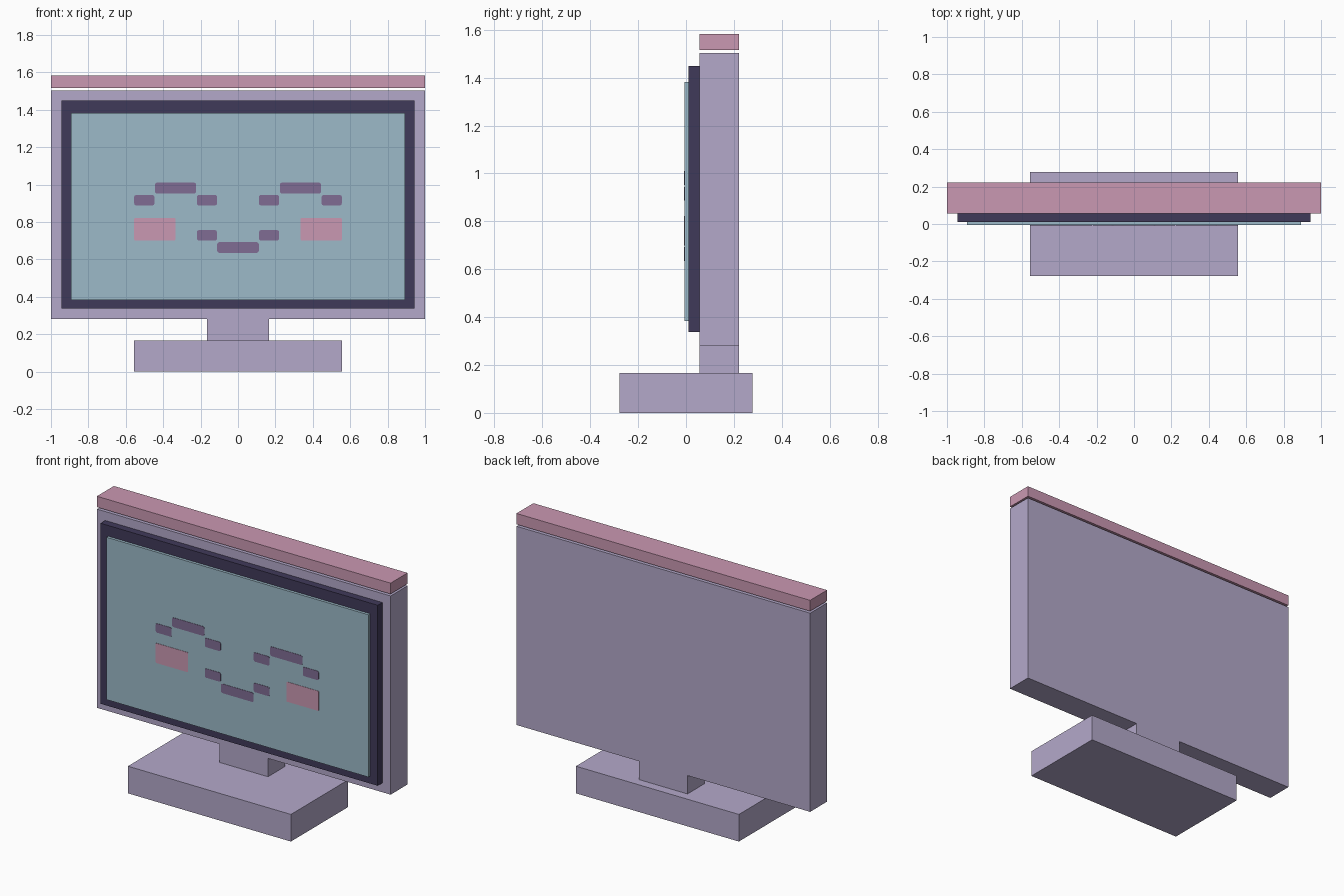
import bpy
import bmesh

cube = bpy.data.objects.get("Cube")
if cube:
    bpy.data.objects.remove(cube, do_unlink=True)


def linear(c):
    c /= 255
    return c / 12.92 if c <= 0.04045 else ((c + 0.055) / 1.055) ** 2.4


def material(name, *rgb):
    colour = [linear(c) for c in rgb] + [1]
    m = bpy.data.materials.new(name)
    m.use_nodes = True
    m.diffuse_color = colour
    m.node_tree.nodes["Principled BSDF"].inputs["Base Color"].default_value = colour
    return m


lavender = material("lavender", 180, 169, 202)
pink = material("pink", 202, 152, 178)
navy = material("dark navy", 64, 58, 90)
teal = material("pale teal", 156, 186, 200)
purple = material("muted purple", 128, 108, 148)


def box(name, mat, x, y, z, rounding=0):
    """Box spanning the (min, max) pairs, with optional rounded front corners."""
    bm = bmesh.new()
    bmesh.ops.create_cube(bm, size=1)
    for v in bm.verts:
        v.co = [sum(r) / 2 + c * (r[1] - r[0]) for r, c in zip((x, y, z), v.co)]
    if rounding:
        depth_edges = [e for e in bm.edges
                       if abs(e.verts[0].co.y - e.verts[1].co.y) > 1e-4]
        bmesh.ops.bevel(bm, geom=depth_edges, offset=rounding, segments=2,
                        affect='EDGES', profile=0.5)
    mesh = bpy.data.meshes.new(name)
    bm.to_mesh(mesh)
    bm.free()
    mesh.materials.append(mat)
    obj = bpy.data.objects.new(name, mesh)
    bpy.context.collection.objects.link(obj)
    return obj


# Stand and casing
case_depth = (0.056, 0.221)
box("base", lavender, (-0.555, 0.555), (-0.278, 0.278), (0, 0.167))
box("neck", lavender, (-0.165, 0.165), case_depth, (0.167, 0.28))
box("casing", lavender, (-1, 1), case_depth, (0.28, 1.503))
box("top_bar", pink, (-1, 1), case_depth, (1.515, 1.582))

# Display
box("bezel", navy, (-0.944, 0.944), (0.011, 0.056), (0.337, 1.448))
box("screen", teal, (-0.892, 0.892), (-0.006, 0.011), (0.383, 1.382))

# Face marks on the screen, mirrored left and right
plate = (-0.008, -0.005)
for side, s in (("left", 1), ("right", -1)):
    def mark(name, mat, a, b, z, rounding):
        box(f"{side}_{name}", mat, sorted((s * a, s * b)), plate, z, rounding)

    mark("eye_outer", purple, 0.447, 0.555, (0.888, 0.944), 0.01)
    mark("eye_arch", purple, 0.224, 0.444, (0.952, 1.01), 0.01)
    mark("eye_inner", purple, 0.112, 0.22, (0.888, 0.944), 0.01)
    mark("cheek", pink, 0.335, 0.555, (0.7, 0.822), 0.006)
    mark("mouth_corner", purple, 0.112, 0.22, (0.7, 0.756), 0.01)
box("mouth_middle", purple, (-0.111, 0.111), plate, (0.635, 0.692), 0.01)
